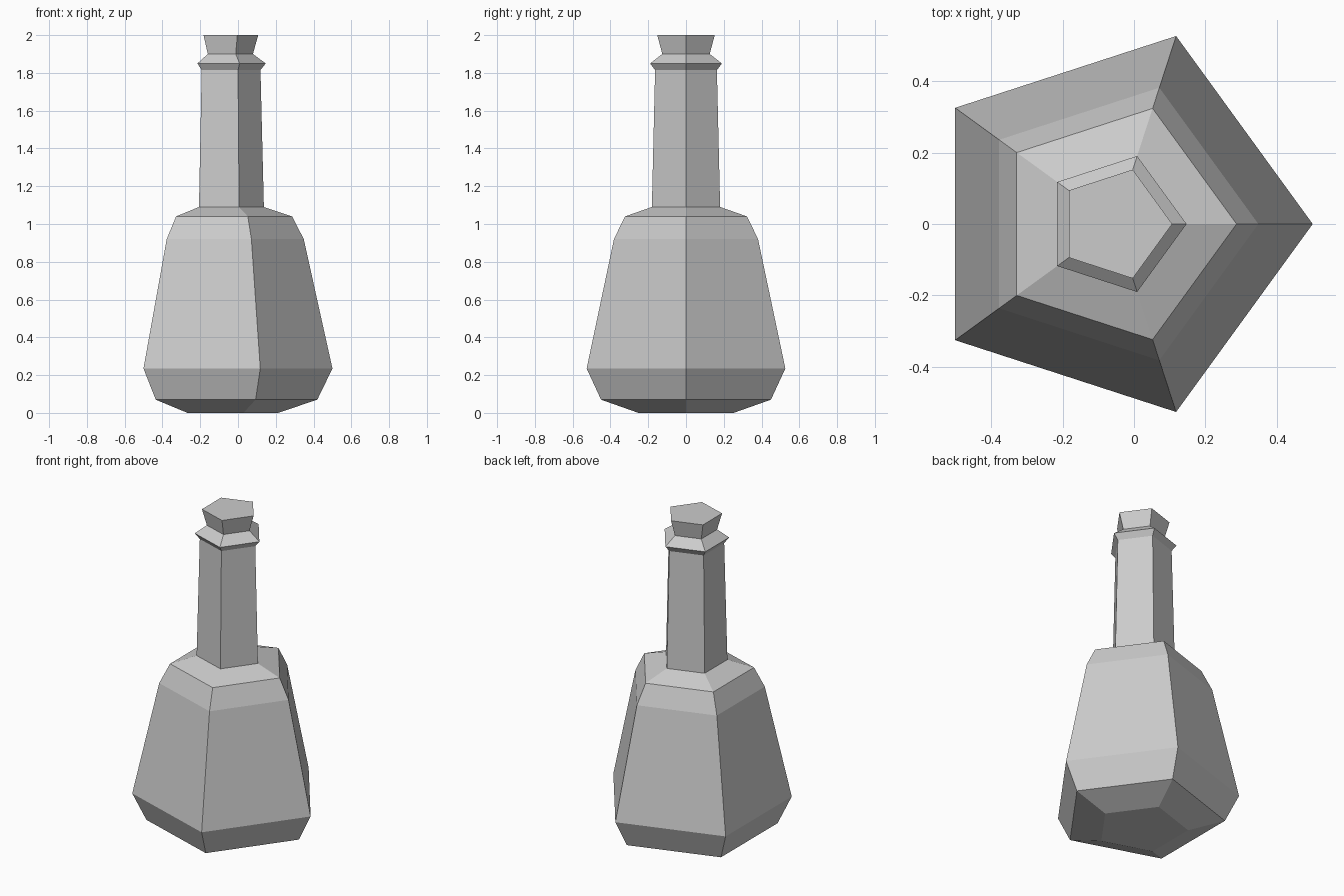
import bpy, bmesh
from math import cos, sin, tau

if "Cube" in bpy.data.objects:
    bpy.data.objects.remove(bpy.data.objects["Cube"])

SIDES = 5
CX = -0.053  # pentagon axis, so the bounding box is centred on x = 0


def lathe(name, profile, cap_bottom=False, cap_top=False):
    """Five-sided lathe from a (radius, height) profile."""
    bm = bmesh.new()
    rings = [[bm.verts.new((CX + r * cos(tau * i / SIDES), r * sin(tau * i / SIDES), z))
              for i in range(SIDES)] for r, z in profile]
    for a, b in zip(rings, rings[1:]):
        for i in range(SIDES):
            j = (i + 1) % SIDES
            bm.faces.new((a[i], a[j], b[j], b[i]))
    if cap_bottom:
        bm.faces.new(rings[0][::-1])
    if cap_top:
        bm.faces.new(rings[-1])
    mesh = bpy.data.meshes.new(name)
    bm.to_mesh(mesh)
    bm.free()
    obj = bpy.data.objects.new(name, mesh)
    bpy.context.collection.objects.link(obj)
    return obj


# Bottle: base, body, shoulder, neck and lip collar
lathe("bottle", [(0.265, 0), (0.473, 0.07), (0.553, 0.235), (0.401, 0.92),
                 (0.34, 1.04), (0.19, 1.09), (0.172, 1.815), (0.2, 1.85),
                 (0.132, 1.9)], cap_bottom=True)

# Flared stopper in the lip
lathe("stopper", [(0.132, 1.9), (0.16, 2.0)], cap_top=True)
